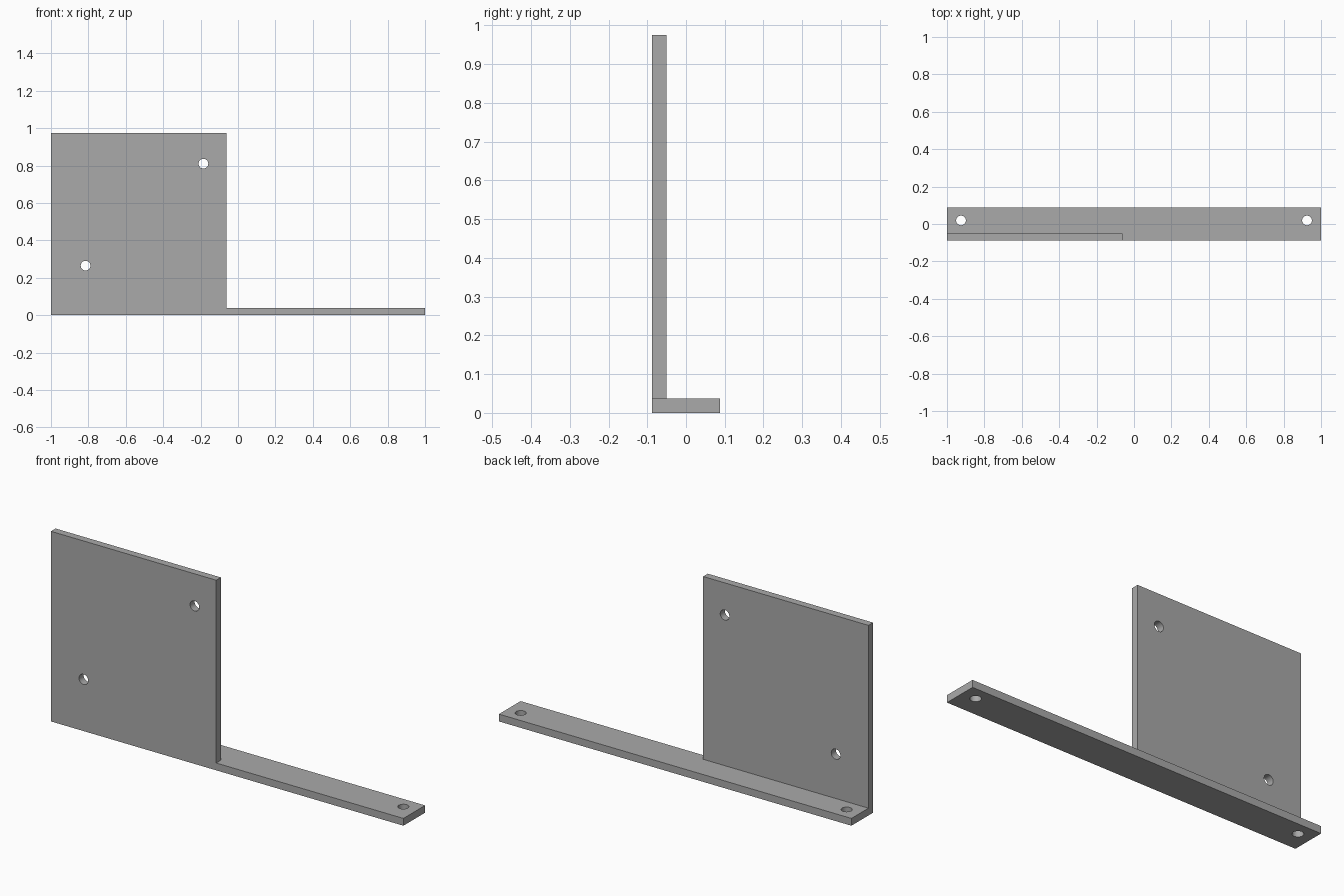
import bpy
from mathutils import Vector
from math import pi

cube = bpy.data.objects.get("Cube")
if cube:
    bpy.data.objects.remove(cube, do_unlink=True)

THICK = 0.0375
HALF_DEPTH = 0.0875
HOLE_RADIUS = 0.026

grey = bpy.data.materials.new("grey metal")
grey.use_nodes = True
colour = (0.4, 0.4, 0.4, 1)
grey.diffuse_color = colour
grey.node_tree.nodes["Principled BSDF"].inputs["Base Color"].default_value = colour


def box(name, low, high):
    low, high = Vector(low), Vector(high)
    bpy.ops.mesh.primitive_cube_add(size=1, location=(low + high) / 2)
    obj = bpy.context.object
    obj.name = name
    obj.scale = high - low
    bpy.ops.object.transform_apply(location=True, rotation=False, scale=True)
    obj.data.materials.append(grey)
    return obj


def combine(target, tool, operation):
    mod = target.modifiers.new(operation.lower(), "BOOLEAN")
    mod.operation = operation
    mod.solver = "EXACT"
    mod.object = tool
    bpy.context.view_layer.objects.active = target
    bpy.ops.object.modifier_apply(modifier=mod.name)
    bpy.data.objects.remove(tool, do_unlink=True)


def drill(target, location, rotation=(0, 0, 0)):
    bpy.ops.mesh.primitive_cylinder_add(vertices=32, radius=HOLE_RADIUS, depth=4 * THICK,
                                        location=location, rotation=rotation)
    cutter = bpy.context.object
    cutter.hide_render = True
    cutter.data.materials.append(grey)
    combine(target, cutter, "DIFFERENCE")


# Long foot strip joined to the upright square plate
bracket = box("mounting_bracket", (-1, -HALF_DEPTH, 0), (1, HALF_DEPTH, THICK))
plate = box("upright_plate", (-1, -HALF_DEPTH, 0), (-0.0625, THICK - HALF_DEPTH, 0.975))
combine(bracket, plate, "UNION")

# Screw holes at both ends of the foot
for side in (-1, 1):
    drill(bracket, (side * 0.925, 0.019, THICK / 2))

# Diagonal pair of holes through the upright plate
for x, z in ((-0.815, 0.265), (-0.185, 0.81)):
    drill(bracket, (x, THICK / 2 - HALF_DEPTH, z), (pi / 2, 0, 0))

# Smooth hole walls, sharp plate edges
bpy.ops.object.select_all(action="DESELECT")
bracket.select_set(True)
bpy.context.view_layer.objects.active = bracket
bpy.ops.object.shade_smooth_by_angle()
